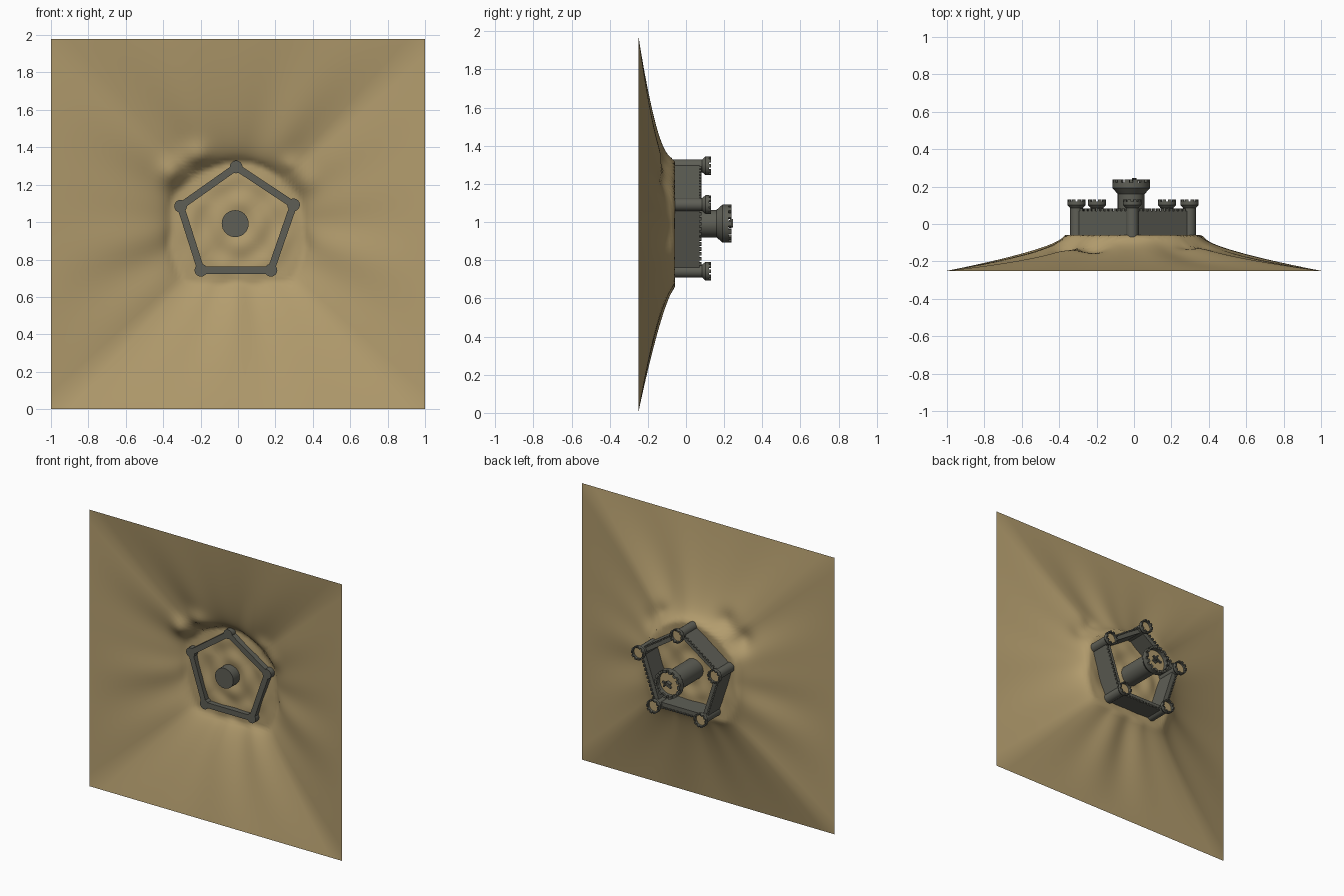
import bpy, bmesh, math
from mathutils import Vector

if "Cube" in bpy.data.objects:
    bpy.data.objects.remove(bpy.data.objects["Cube"])

def mat(name, c):
    m = bpy.data.materials.new(name)
    m.diffuse_color = (*c, 1)
    m.use_nodes = True
    m.node_tree.nodes["Principled BSDF"].inputs["Base Color"].default_value = m.diffuse_color
    return m

SAND = mat("sand", (0.45, 0.335, 0.155))
STONE = mat("grey_stone", (0.112, 0.113, 0.092))

# The castle points along +y: plan is (u, v) -> (x, z), height h -> y
def P(u, v, h):
    return Vector((u, h, v))

def finish(bm, name, mats, smooth=None, recalc=True):
    if recalc:
        bmesh.ops.recalc_face_normals(bm, faces=bm.faces)
    me = bpy.data.meshes.new(name)
    bm.to_mesh(me)
    bm.free()
    ob = bpy.data.objects.new(name, me)
    bpy.context.collection.objects.link(ob)
    for m in mats:
        me.materials.append(m)
    if smooth:
        bpy.ops.object.select_all(action='DESELECT')
        ob.select_set(True)
        bpy.context.view_layer.objects.active = ob
        bpy.ops.object.shade_smooth_by_angle(angle=math.radians(smooth))
    return ob

def prism(bm, pts, h0, h1, mi=0):
    """Vertical prism over plan points."""
    lo = [bm.verts.new(P(u, v, h0)) for u, v in pts]
    hi = [bm.verts.new(P(u, v, h1)) for u, v in pts]
    n = len(pts)
    fs = [bm.faces.new(lo), bm.faces.new(hi)]
    fs += [bm.faces.new((lo[i], lo[(i + 1) % n], hi[(i + 1) % n], hi[i])) for i in range(n)]
    for f in fs:
        f.material_index = mi

def strip(a, b, off, half, s0, s1):
    """Rectangle along line a-b, shifted sideways by off."""
    d = (b - a).normalized()
    n = Vector((d.y, -d.x))
    return [a + d * s + n * (off + w) for s, w in
            ((s0, -half), (s1, -half), (s1, half), (s0, half))]

def tower(name, u, v, prof, teeth, tooth_top, n=24):
    """Lathed round tower; the last profile ring bounds the sand floor."""
    bm = bmesh.new()
    rings = [[bm.verts.new(P(u + r * math.cos(2 * math.pi * i / n),
                             v + r * math.sin(2 * math.pi * i / n), h))
              for i in range(n)] for r, h in prof]
    for a, b in zip(rings, rings[1:]):
        for i in range(n):
            j = (i + 1) % n
            bm.faces.new((a[i], a[j], b[j], b[i]))
    bm.faces.new(rings[0])
    bm.faces.new(rings[-1]).material_index = 1
    # Crenellations as ring segments
    R, top = prof[-3]
    r = prof[-2][0]
    for k in range(teeth):
        c = 2 * math.pi * k / teeth
        w = math.pi / teeth * 0.6
        arc = [c - w, c, c + w]
        pts = [(u + R * math.cos(t), v + R * math.sin(t)) for t in arc]
        pts += [(u + r * math.cos(t), v + r * math.sin(t)) for t in arc[::-1]]
        prism(bm, pts, top - 0.001, tooth_top)
    return finish(bm, name, [STONE, SAND], 30)

# Corner towers
corners = [Vector(c) for c in ((-0.01, 1.295), (-0.307, 1.085), (-0.198, 0.743),
                               (0.176, 0.743), (0.297, 1.092))]
for i, c in enumerate(corners):
    tower(f"corner_tower_{i + 1}", c.x, c.y,
          [(0.034, -0.1), (0.034, 0.085), (0.049, 0.102), (0.049, 0.121),
           (0.039, 0.121), (0.039, 0.108)], 10, 0.131)

# Central keep
tower("keep", -0.015, 0.992,
      [(0.072, -0.135), (0.072, 0.16), (0.1, 0.192), (0.1, 0.223),
       (0.082, 0.223), (0.082, 0.2)], 14, 0.238, 32)

# Small siege engine on the keep roof
bm = bmesh.new()
a, b = Vector((-0.045, 0.975)), Vector((0.025, 1.005))
L = (b - a).length
prism(bm, strip(a, b, 0, 0.01, L * 0.3, L * 0.7), 0.199, 0.226)
prism(bm, strip(a, b, 0, 0.006, 0, L), 0.226, 0.238)
prism(bm, strip(a, b, 0, 0.022, L * 0.6, L * 0.7), 0.23, 0.246)
finish(bm, "roof_engine", [STONE])

# Curtain walls with merlons along the outer edge
for i, a in enumerate(corners):
    b = corners[(i + 1) % 5]
    bm = bmesh.new()
    L = (b - a).length
    mid = (a + b) / 2 - Vector((-0.01, 0.99))
    d = (b - a).normalized()
    side = 1 if mid.dot(Vector((d.y, -d.x))) > 0 else -1
    prism(bm, strip(a, b, 0, 0.019, 0.01, L - 0.01), -0.1, 0.07)
    count = 11
    for k in range(count):
        s = 0.045 + (L - 0.09) * k / (count - 1)
        prism(bm, strip(a, b, side * 0.014, 0.005, s - 0.008, s + 0.008), 0.069, 0.082)
    finish(bm, f"curtain_wall_{i + 1}", [STONE])

# Hill: plateau radius every 22.5 degrees, falling to a flat square edge
PLATEAU = [.345, .355, .335, .335, .335, .335, .35, .375,
           .36, .385, .41, .35, .315, .345, .41, .385]

def hill(t, f):
    k = t / (2 * math.pi) * 16
    i, w = int(k) % 16, k - int(k)
    w = w * w * (3 - 2 * w)
    r0 = PLATEAU[i] * (1 - w) + PLATEAU[(i + 1) % 16] * w
    c, s = math.cos(t), math.sin(t)
    m = max(abs(c), abs(s))
    edge = math.hypot(c, s * 0.99) / m
    u, v = f * c / m, 0.99 + 0.99 * f * s / m
    r = f * edge
    x = (r - r0) / (edge - r0)
    if x <= 0:
        # gently rippled plateau, a little sunken in the courtyard
        rip = math.sin(r * 42) * 0.5 + math.sin(u * 31 + 1) * math.sin(v * 27) * 0.5
        h = -0.058 + (0.008 * rip - 0.008) * min(1, -x * 5)
    else:
        e = 0.55 - 0.1 * s
        q = (x * x + 0.0006) ** 0.5 - 0.0245 * (1 - x)
        h = -0.058 - 0.192 * min(1, q) ** e
        fold = math.sin(t * 9 + 1) + math.sin(t * 14 + 2) * 0.7 + math.sin(t * 5) * 0.5
        h += 0.005 * fold * math.sin(math.pi * x ** 0.6)
    # hollows at the foot of the upper walls
    for du, dv, dep, sg in ((-0.35, 1.26, .035, .05), (-0.22, 1.35, .035, .05),
                            (0.28, 1.29, .025, .045), (0.37, 1.21, .015, .045)):
        h -= dep * math.exp(-((u - du) ** 2 + (v - dv) ** 2) / (2 * sg * sg)) * (x > 0) * min(1, x * 12)
    return P(u, v, max(h, -0.25))

bm = bmesh.new()
N, M = 128, 48
rows = []
for j in range(1, M + 1):
    q = j / M
    f = 0.75 * q + 0.25 * q ** 3
    rows.append([bm.verts.new(hill(2 * math.pi * i / N, f)) for i in range(N)])
centre = bm.verts.new(P(0, 0.99, -0.066))
for i in range(N):
    j = (i + 1) % N
    bm.faces.new((centre, rows[0][j], rows[0][i]))
    for a, b in zip(rows, rows[1:]):
        bm.faces.new((a[i], a[j], b[j], b[i]))
finish(bm, "hill", [SAND], 60, recalc=False)
